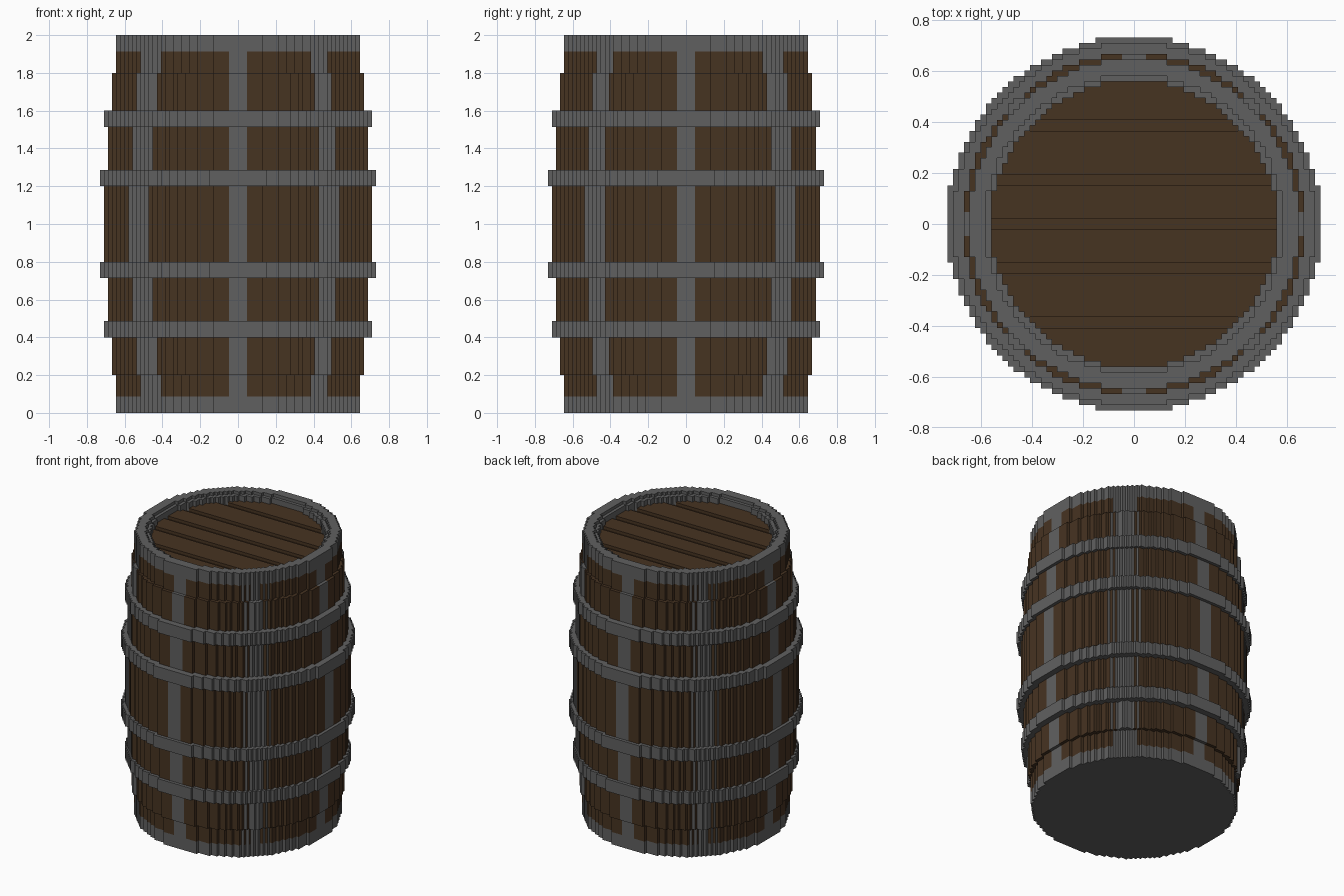
import bpy, bmesh

if "Cube" in bpy.data.objects:
    bpy.data.objects.remove(bpy.data.objects["Cube"], do_unlink=True)

V = 0.0215          # block size of the stepped outline
STRAP = 0.0477      # half width of the straight upright straps


def material(name, rgb):
    m = bpy.data.materials.new(name)
    m.use_nodes = True
    col = (*rgb, 1.0)
    m.diffuse_color = col
    m.node_tree.nodes["Principled BSDF"].inputs["Base Color"].default_value = col
    return m


IRON = material("dark iron", (0.118, 0.118, 0.118))
WOOD = material("brown wood", (0.062, 0.033, 0.0155))


def coord(i):
    # Block index to position; strap edges get their own exact width
    if abs(i) == 2:
        return STRAP if i > 0 else -STRAP
    return i * V


def disc(n, hole=0):
    # Cells of a stepped disc of n blocks radius, with an optional hole
    def inside(i, j, r):
        return r > 0 and (i + 0.5) ** 2 + (j + 0.5) ** 2 <= (r + 0.13) ** 2
    span = range(-n - 1, n + 1)
    return {(i, j) for i in span for j in span
            if inside(i, j, n) and not inside(i, j, hole)}


def prism(name, cells, z0, z1, mats, rule=None):
    # Extruded block outline; rule(centre, normal) picks the material
    bm = bmesh.new()
    verts = {}

    def vert(i, j, top):
        key = (i, j, top)
        if key not in verts:
            verts[key] = bm.verts.new((coord(i), coord(j), z1 if top else z0))
        return verts[key]

    for i, j in cells:
        ring = [(i, j), (i + 1, j), (i + 1, j + 1), (i, j + 1)]
        bm.faces.new([vert(*p, True) for p in ring])
        bm.faces.new([vert(*p, False) for p in reversed(ring)])
        for k, (dx, dy) in enumerate([(0, -1), (1, 0), (0, 1), (-1, 0)]):
            if (i + dx, j + dy) not in cells:
                a, b = ring[k], ring[(k + 1) % 4]
                bm.faces.new([vert(*a, False), vert(*b, False),
                              vert(*b, True), vert(*a, True)])
    bm.normal_update()
    if rule:
        for f in bm.faces:
            f.material_index = rule(f.calc_center_median(), f.normal)
    bmesh.ops.dissolve_limit(bm, angle_limit=0.01, verts=bm.verts[:],
                             edges=bm.edges[:], delimit={'MATERIAL'})
    me = bpy.data.meshes.new(name)
    bm.to_mesh(me)
    bm.free()
    for m in mats:
        me.materials.append(m)
    ob = bpy.data.objects.new(name, me)
    bpy.context.collection.objects.link(ob)
    return ob


def strap_rule(n):
    # Iron straps at the four sides and the four diagonals, wood between
    shift = 0.018 * (33 - n)

    def rule(c, normal):
        lo, hi = (0.465, 0.57) if c.x * c.y > 0 else (0.44, 0.53)
        lo, hi = lo - shift, hi - shift

        def diagonal(t):
            return lo < abs(t) < hi
        if abs(normal.z) > 0.5:
            iron = (min(abs(c.x), abs(c.y)) < STRAP
                    or (diagonal(c.x) and diagonal(c.y)))
        else:
            t = c.x if abs(normal.y) > 0.5 else c.y
            iron = abs(t) < STRAP or diagonal(t)
        return 0 if iron else 1
    return rule


# Bulging stave body, mirrored about mid height
BOTH = [IRON, WOOD]
for n, z0, z1 in [(30, 0.0865, 0.2), (31, 0.2, 0.44), (32, 0.44, 0.756)]:
    prism(f"lower_staves_{n}", disc(n), z0, z1, BOTH, strap_rule(n))
    prism(f"upper_staves_{n}", disc(n), 2 - z1, 2 - z0, BOTH, strap_rule(n))
prism("middle_staves", disc(33), 0.756, 1.244, BOTH, strap_rule(33))

# Four iron hoops
for label, n, z0, z1 in [("outer", 33, 0.40, 0.486), ("inner", 34, 0.7135, 0.7985)]:
    prism(f"lower_{label}_hoop", disc(n, 29), z0, z1, [IRON])
    prism(f"upper_{label}_hoop", disc(n, 29), 2 - z1, 2 - z0, [IRON])

# Iron base, top rim and its inner ledge
prism("base_rim", disc(30), 0.0, 0.0865, [IRON])
prism("top_rim", disc(30, 27), 1.9135, 2.0, [IRON])
prism("rim_ledge", disc(27, 26), 1.9135, 1.9785, [IRON])

# Recessed lid: planks separated by shallow grooves
grooves = {-19, -18, -9, -8, -1, 0, 7, 8, 17, 18}
lid = disc(26)
prism("lid_base", lid, 1.9, 1.9185, [WOOD])
prism("lid_planks", {c for c in lid if c[1] not in grooves}, 1.9185, 1.94, [WOOD])
